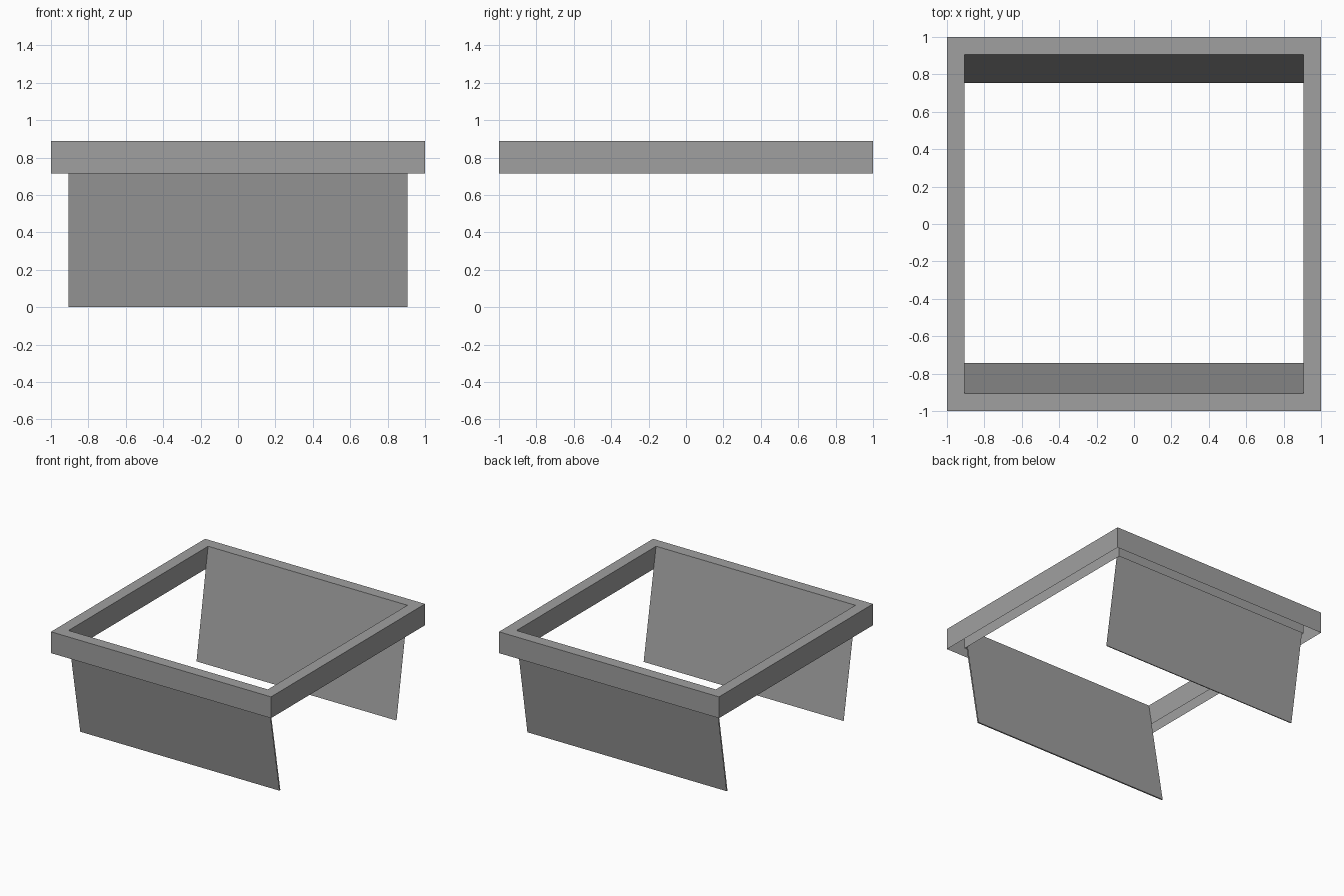
import bpy, bmesh, math
from mathutils import Vector

if "Cube" in bpy.data.objects:
    bpy.data.objects.remove(bpy.data.objects["Cube"], do_unlink=True)

grey = bpy.data.materials.new("mid grey")
grey.use_nodes = True
colour = (0.35, 0.35, 0.35, 1)
grey.diffuse_color = colour
grey.node_tree.nodes["Principled BSDF"].inputs["Base Color"].default_value = colour


def skin_rings(name, rings, wrap_profile):
    """Join rings of points with quads; each ring is one step of the profile."""
    bm = bmesh.new()
    loops = [[bm.verts.new(p) for p in ring] for ring in rings]
    steps = len(loops) if wrap_profile else len(loops) - 1
    for k in range(steps):
        a, b = loops[k], loops[(k + 1) % len(loops)]
        n = len(a)
        for i in range(n if n > 2 else 1):
            j = (i + 1) % n
            bm.faces.new((a[i], a[j], b[j], b[i]))
    if wrap_profile:
        bmesh.ops.recalc_face_normals(bm, faces=bm.faces)
    mesh = bpy.data.meshes.new(name)
    bm.to_mesh(mesh)
    bm.free()
    mesh.materials.append(grey)
    obj = bpy.data.objects.new(name, mesh)
    bpy.context.collection.objects.link(obj)
    return obj


OUTER, INNER = 1.0, 0.906
TOP, RIM_BOTTOM = 0.89, 0.715

# Square rim: an upside-down channel, open underneath
corners = [(-1, -1), (1, -1), (1, 1), (-1, 1)]
channel = [(OUTER, RIM_BOTTOM), (OUTER, TOP), (INNER, TOP), (INNER, RIM_BOTTOM)]
skin_rings("rim", [[(x * r, y * r, z) for x, y in corners] for r, z in channel], False)

# Leaning panels: thin sleeves with open ends, hung from the inner top edges
THICK = 0.01
for name, side, foot in (("front_panel", -1, 0.744), ("back_panel", 1, 0.755)):
    top = Vector((INNER - 0.001, TOP - 0.001))
    low = Vector((foot, 0.0))
    lean = (top - low).normalized()
    out = Vector((lean.y, -lean.x)) * THICK
    low.y = -out.y                      # the outer lower edge rests on z = 0
    section = [low, top, top + out, low + out]
    skin_rings(name, [[(x, side * p.x, p.y) for x in (-INNER, INNER)]
                      for p in section], True)
